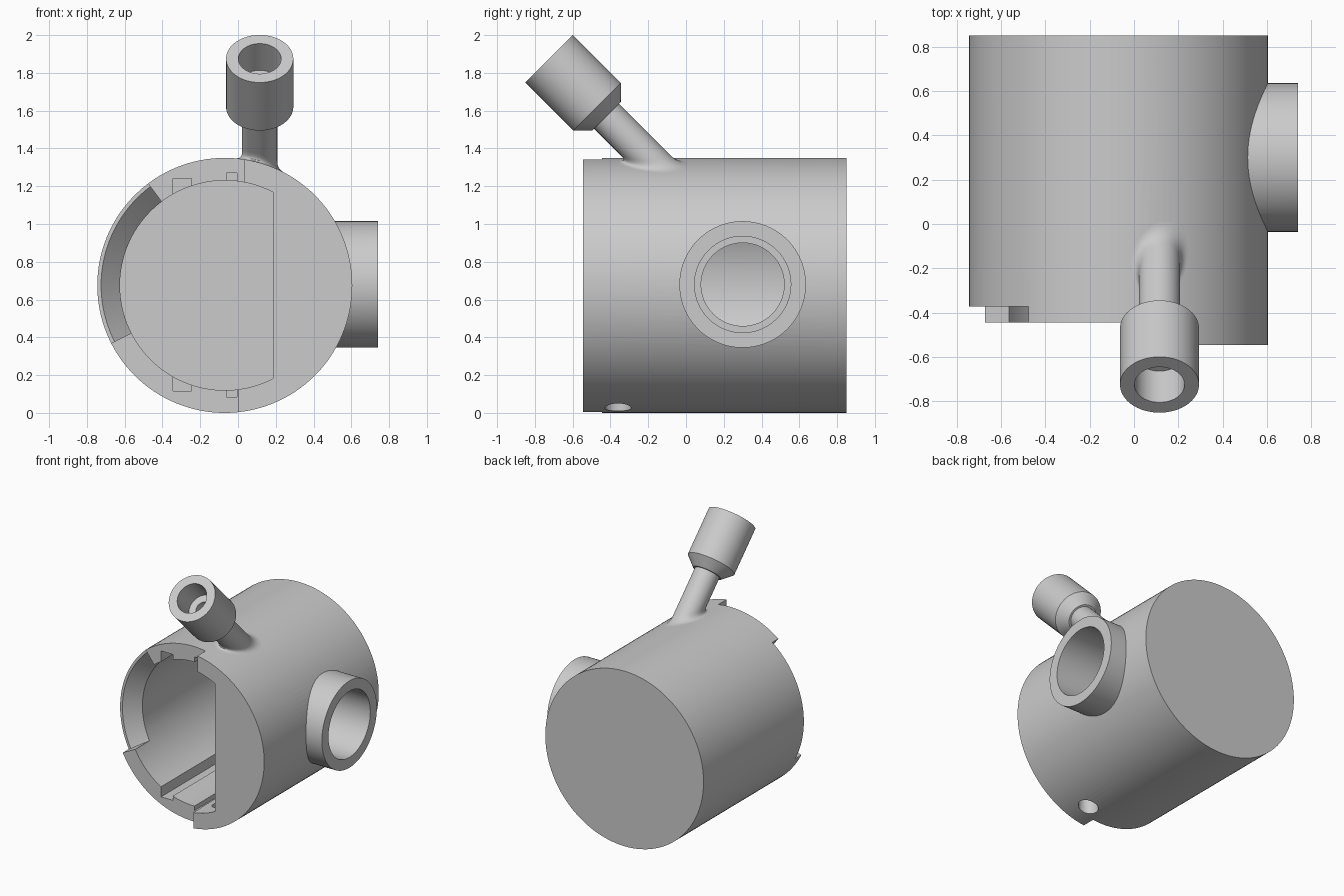
import bpy, bmesh, math
from mathutils import Vector

if "Cube" in bpy.data.objects:
    bpy.data.objects.remove(bpy.data.objects["Cube"], do_unlink=True)

CX, CZ = -0.07, 0.675          # axis of the housing
R_OUT, R_BORE = 0.675, 0.555
FRONT, STEP, BACK, FLOOR = -0.545, -0.445, 0.85, 0.73

grey = bpy.data.materials.new("plain grey")
grey.use_nodes = True
grey.diffuse_color = (0.6, 0.6, 0.6, 1)
grey.node_tree.nodes["Principled BSDF"].inputs["Base Color"].default_value = (0.6, 0.6, 0.6, 1)


def finish(name, bm):
    bmesh.ops.recalc_face_normals(bm, faces=bm.faces)
    mesh = bpy.data.meshes.new(name)
    bm.to_mesh(mesh)
    bm.free()
    mesh.materials.append(grey)
    ob = bpy.data.objects.new(name, mesh)
    bpy.context.collection.objects.link(ob)
    return ob


def loft(name, rings, wrap=True, capped=True):
    """Skin a list of point rings."""
    bm = bmesh.new()
    rows = [[bm.verts.new(p) for p in ring] for ring in rings]
    n = len(rows[0])
    for a, b in zip(rows, rows[1:]):
        for i in range(n):
            j = (i + 1) % n
            bm.faces.new((a[i], a[j], b[j], b[i]))
    if capped:
        bm.faces.new(rows[0])
        bm.faces.new(rows[-1])
    return finish(name, bm)


def turned(name, profile, base, direction, segments=64):
    """Revolve (radius, distance) pairs around an axis."""
    turn = Vector(direction).to_track_quat('Z', 'Y')
    angles = [math.tau * i / segments for i in range(segments)]
    return loft(name, [[Vector(base) + turn @ Vector((r * math.cos(a), r * math.sin(a), h))
                        for a in angles] for r, h in profile])


def box(name, x0, x1, y0, y1, z0, z1):
    return loft(name, [[(x0, y, z0), (x1, y, z0), (x1, y, z1), (x0, y, z1)] for y in (y0, y1)])


def around(r, y, degrees):
    a = math.radians(degrees)
    return (CX + r * math.cos(a), y, CZ + r * math.sin(a))


def combine(target, tool, operation='DIFFERENCE'):
    mod = target.modifiers.new("combine", 'BOOLEAN')
    mod.operation = operation
    mod.solver = 'EXACT'
    mod.object = tool
    bpy.context.view_layer.objects.active = target
    bpy.ops.object.modifier_apply(modifier=mod.name)
    bpy.data.objects.remove(tool, do_unlink=True)


# Housing drum with side port and slanted spout
housing = turned("housing", [(R_OUT, FRONT), (R_OUT, BACK)], (CX, 0, CZ), (0, 1, 0), 128)
PORT = (0, 0.3, 0.68)
combine(housing, turned("side_port", [(0.335, 0.4), (0.335, 0.74)], PORT, (1, 0, 0), 96), 'UNION')
TIP, SLANT, R_TUBE = Vector((0.115, -0.725, 1.875)), Vector((0, 1, -1)).normalized(), 0.093
combine(housing, turned("spout", [(0.178, 0), (0.178, 0.36), (0.107, 0.43), (R_TUBE, 0.43),
                                  (R_TUBE, 0.9)], TIP, SLANT), 'UNION')

# Stepped front rim
combine(housing, box("upper_step", -1, 0.035, -0.7, STEP, CZ, 1.36))
combine(housing, box("lower_step", -1, 0, -0.7, STEP, -0.1, CZ))

# Main bore with one flat side
half = math.degrees(math.acos((0.185 - CX) / R_BORE))
arc = [half + (360 - 2 * half) * i / 90 for i in range(91)]
combine(housing, loft("bore", [[around(R_BORE, y, a) for a in arc] for y in (-0.7, FLOOR)]))

# Chamfered notch in the left of the rim
notch = [(0.8, -0.7), (0.8, -0.372), (0.655, -0.372), (0.535, -0.252), (0.4, -0.252), (0.4, -0.7)]
combine(housing, loft("notch", [[around(r, y, 127 + 80 * i / 28) for r, y in notch]
                                for i in range(29)]))

# Key grooves, top and bottom
combine(housing, box("wide_groove", -0.345, -0.245, -0.7, FLOOR - 0.01, 0.115, 1.24))
combine(housing, box("narrow_groove", -0.06, -0.005, -0.7, FLOOR - 0.01, 0.085, 1.27))

# Port counterbore, port hole, screw hole, spout socket and channel
combine(housing, turned("port_socket", [(0.255, 0.38), (0.255, 0.9)], PORT, (1, 0, 0)))
combine(housing, turned("port_hole", [(0.22, 0.05), (0.22, 0.5)], PORT, (1, 0, 0)))
combine(housing, turned("screw_hole", [(0.07, -0.1), (0.07, 0.3)], (0.115, -0.36, 0), (0, 0, 1), 40))
combine(housing, turned("spout_socket", [(0.113, -0.1), (0.113, 0.2)], TIP, SLANT))
combine(housing, turned("spout_channel", [(0.06, 0.15), (0.06, 1.1)], TIP, SLANT, 40))

# Fillet where the spout meets the drum
UP = Vector((0, 1, 1)).normalized()
rings = []
for k in range(9):
    s = k / 8
    rho, lift = R_TUBE + 0.035 * (1 - s) ** 2, 0.06 * s * s
    ring = []
    for i in range(64):
        a = math.tau * i / 64
        p = TIP + rho * (math.cos(a) * Vector((1, 0, 0)) + math.sin(a) * UP)
        z = CZ + math.sqrt(R_OUT ** 2 - (p.x - CX) ** 2)
        ring.append(p + SLANT * ((z - p.z) / SLANT.z - lift))
    rings.append(ring)
fillet = loft("spout_fillet", rings, capped=False)

# Smooth shading with sharp rims
for ob in (housing, fillet):
    bpy.ops.object.select_all(action='DESELECT')
    ob.select_set(True)
    bpy.context.view_layer.objects.active = ob
    bpy.ops.object.shade_smooth_by_angle(angle=math.radians(30))
